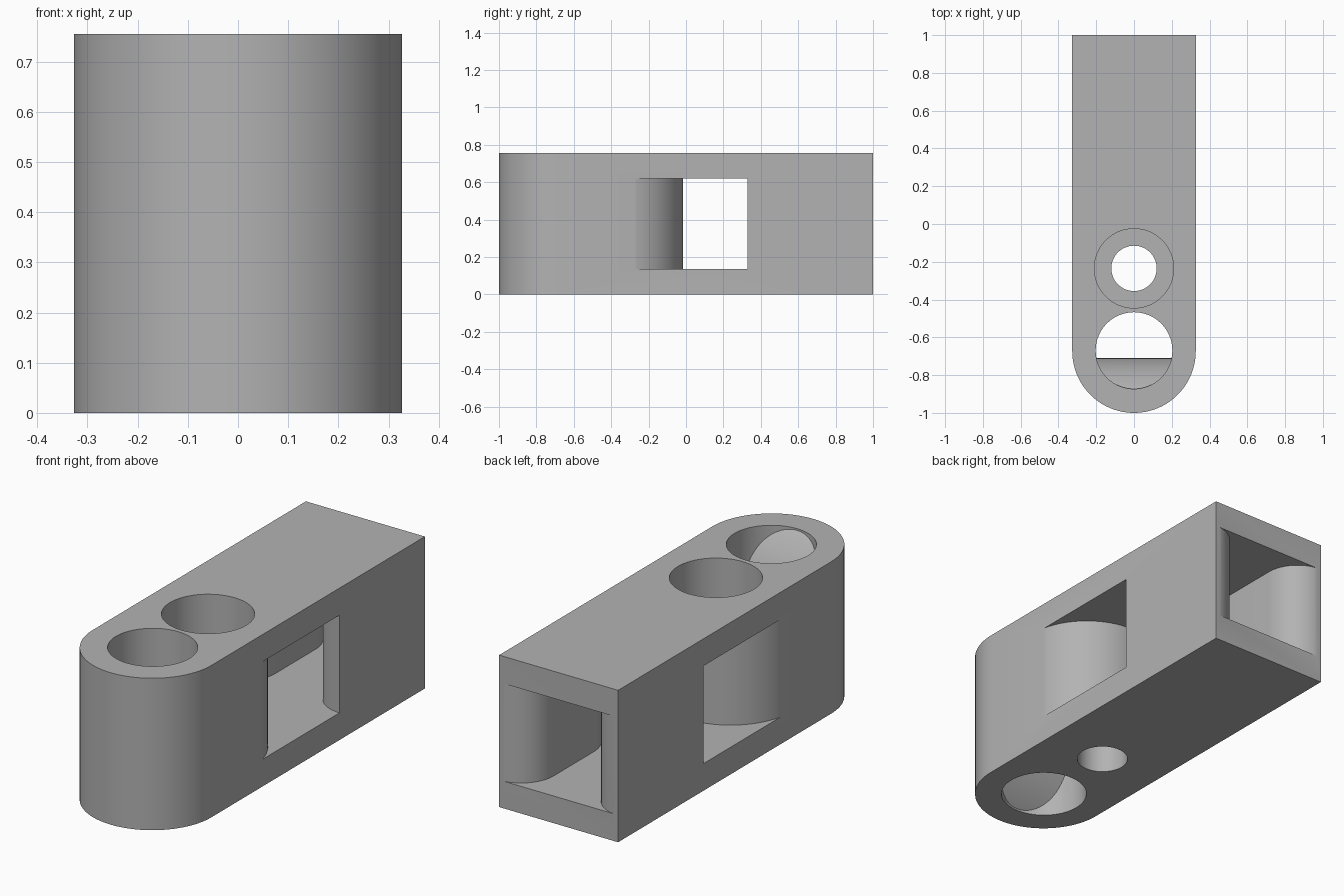
import bpy, bmesh, math
from mathutils import Matrix

if "Cube" in bpy.data.objects:
    bpy.data.objects.remove(bpy.data.objects["Cube"])

HEIGHT, HALF_W = 0.755, 0.327

grey = bpy.data.materials.new("plain grey")
grey.diffuse_color = (0.45, 0.45, 0.45, 1)
grey.use_nodes = True
grey.node_tree.nodes["Principled BSDF"].inputs["Base Color"].default_value = grey.diffuse_color


def arc(cx, cy, r, a0, a1, n):
    """Points along an arc, angles in degrees."""
    angles = [math.radians(a0 + (a1 - a0) * i / n) for i in range(n + 1)]
    return [(cx + r * math.cos(a), cy + r * math.sin(a)) for a in angles]


def prism(name, points, z0, z1, helper=True):
    """Closed plan outline extruded upward from z0 to z1."""
    bm = bmesh.new()
    face = bm.faces.new([bm.verts.new((x, y, z0)) for x, y in points])
    top = bmesh.ops.extrude_face_region(bm, geom=[face])["geom"]
    verts = [v for v in top if isinstance(v, bmesh.types.BMVert)]
    bmesh.ops.translate(bm, verts=verts, vec=(0, 0, z1 - z0))
    bmesh.ops.recalc_face_normals(bm, faces=bm.faces)
    mesh = bpy.data.meshes.new(name)
    bm.to_mesh(mesh)
    bm.free()
    mesh.materials.append(grey)
    obj = bpy.data.objects.new(name, mesh)
    bpy.context.collection.objects.link(obj)
    obj.hide_render = helper
    return obj


def disc(cy, r, n=64):
    return arc(0, cy, r, 0, 360, n)[:-1]


def cut(target, cutter):
    mod = target.modifiers.new(cutter.name, 'BOOLEAN')
    mod.operation = 'DIFFERENCE'
    mod.solver = 'EXACT'
    mod.object = cutter


# Block with a rounded front end
outline = [(HALF_W, 1), (-HALF_W, 1)] + arc(0, -1 + HALF_W, HALF_W, 180, 360, 48)
body = prism("rounded_block", outline, 0, HEIGHT, helper=False)

# T-shaped passage: convex round wall in front, rounded side walls toward the back
r = 0.177
right = arc(0, -0.35, 0.335, 90, 0, 24)
right += [(0.45, -0.35), (0.45, 0.33)]
right += arc(HALF_W, 0.33 + r, r, 270, 180, 16)
right += arc(HALF_W, 1.002 - r, r, 180, 90, 16)
left = [(-x, y) for x, y in reversed(right[1:])]
cutters = [prism("passage_cutter", right + left, 0.135, 0.62)]

# Stepped hole
cutters.append(prism("wide_bore_cutter", disc(-0.235, 0.21), 0.2, 0.9))
cutters.append(prism("narrow_bore_cutter", disc(-0.235, 0.12), -0.1, 0.3))

# Front through hole, with a bulging front wall left in place
front_hole = prism("front_hole_cutter", disc(-0.67, 0.203), -0.1, 0.9)
bulge = prism("bulge_shape", disc(0, 0.5, 128), -0.5, 0.5)
bulge.data.transform(Matrix.Translation((0, -1.21, HEIGHT / 2))
                     @ Matrix.Rotation(math.pi / 2, 4, 'Y'))
cut(front_hole, bulge)
cutters.append(front_hole)

for c in cutters:
    cut(body, c)

# Bake the cuts, remove helpers, smooth the curved walls
graph = bpy.context.evaluated_depsgraph_get()
baked = bpy.data.meshes.new_from_object(body.evaluated_get(graph))
body.modifiers.clear()
body.data = baked
for helper in cutters + [bulge]:
    bpy.data.objects.remove(helper)
bpy.context.view_layer.objects.active = body
body.select_set(True)
bpy.ops.object.shade_smooth_by_angle(angle=math.radians(30))
